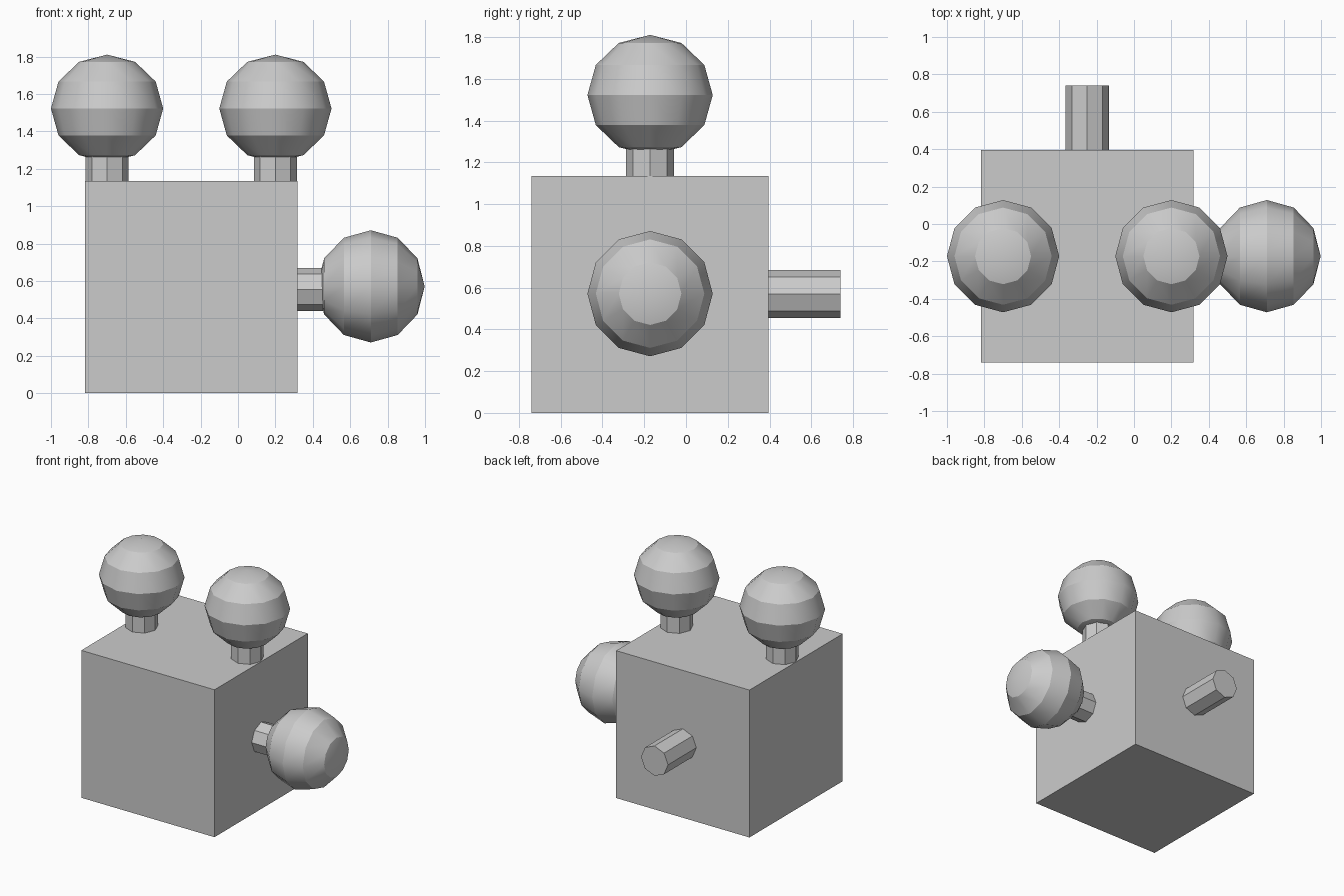
import bpy, math
from mathutils import Vector

if "Cube" in bpy.data.objects:
    bpy.data.objects.remove(bpy.data.objects["Cube"])

BODY = 1.135                      # cube edge
CX, CY = -0.25, -0.172            # body centre
ROD_R, ROD_LEN = 0.115, 0.345
BALL_R, BALL_SQUASH = 0.30, 0.96

ROT = {"x": (0, math.pi / 2, 0), "y": (-math.pi / 2, 0, 0), "z": (0, 0, 0)}
DIR = {"x": Vector((1, 0, 0)), "y": Vector((0, 1, 0)), "z": Vector((0, 0, 1))}


def rod(name, base, axis):
    """Eight-sided rod growing from the body surface."""
    centre = Vector(base) + DIR[axis] * ROD_LEN / 2
    bpy.ops.mesh.primitive_cylinder_add(vertices=8, radius=ROD_R, depth=ROD_LEN,
                                        location=centre, rotation=ROT[axis])
    bpy.context.object.name = name


def ball(name, centre, axis):
    """Low-poly ball, smooth around each band with crisp edges between bands."""
    bpy.ops.mesh.primitive_uv_sphere_add(segments=12, ring_count=6, radius=BALL_R,
                                         location=centre, rotation=ROT[axis])
    ob = bpy.context.object
    ob.name = name
    ob.scale.z = BALL_SQUASH
    bpy.ops.object.transform_apply(location=False, rotation=False, scale=True)
    bpy.ops.object.shade_smooth_by_angle(angle=math.radians(29.4))


# Body
bpy.ops.mesh.primitive_cube_add(size=BODY, location=(CX, CY, BODY / 2))
bpy.context.object.name = "body"

# Two knobs on top
for side, x in (("left", -0.70), ("right", 0.20)):
    rod(f"top_{side}_neck", (x, CY, BODY), "z")
    ball(f"top_{side}_knob", (x, CY, 1.522), "z")

# Knob on the right side
rod("side_neck", (CX + BODY / 2, CY, 0.555), "x")
ball("side_knob", (0.71, CY, 0.571), "x")

# Bare peg on the back
rod("back_peg", (CX, CY + BODY / 2, 0.57), "y")
